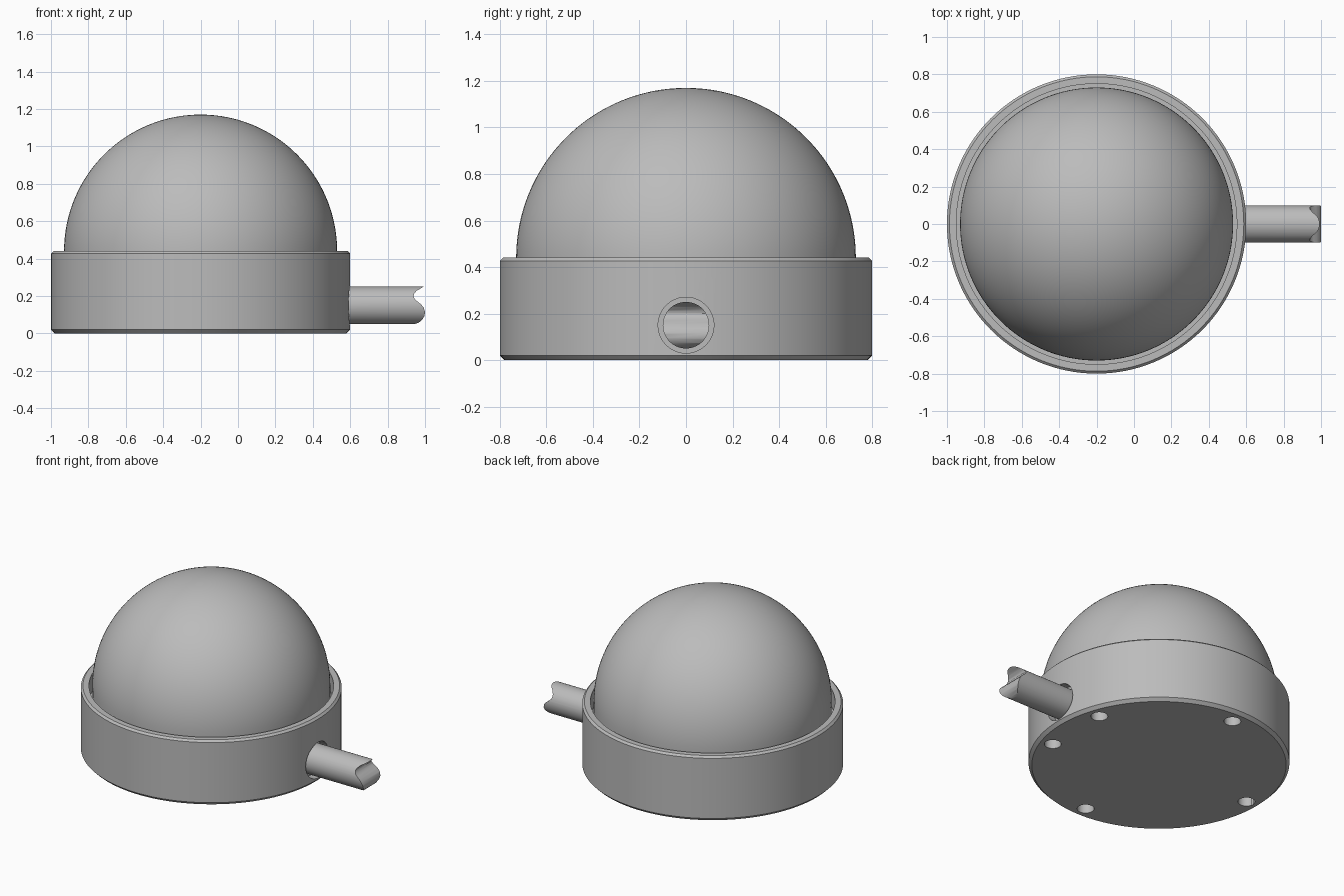
import bpy, bmesh, math
from mathutils import Matrix, Vector

cube = bpy.data.objects.get("Cube")
if cube:
    bpy.data.objects.remove(cube, do_unlink=True)

CX = -0.2            # axis of the round body
CABLE_Z = 0.15

grey = bpy.data.materials.new("grey_plastic")
grey.use_nodes = True
grey.diffuse_color = (0.5, 0.5, 0.5, 1)
grey.node_tree.nodes["Principled BSDF"].inputs["Base Color"].default_value = (0.5, 0.5, 0.5, 1)


def to_object(name, bm):
    bmesh.ops.recalc_face_normals(bm, faces=bm.faces[:])
    mesh = bpy.data.meshes.new(name)
    bm.to_mesh(mesh)
    bm.free()
    mesh.materials.append(grey)
    obj = bpy.data.objects.new(name, mesh)
    bpy.context.collection.objects.link(obj)
    return obj


def lathe(name, profile, steps=128):
    """Revolve an (r, z) profile around the body axis."""
    bm = bmesh.new()
    verts = [bm.verts.new((CX + r, 0, z)) for r, z in profile]
    edges = [bm.edges.new(pair) for pair in zip(verts, verts[1:])]
    bmesh.ops.spin(bm, geom=verts + edges, cent=(CX, 0, 0), axis=(0, 0, 1),
                   angle=math.tau, steps=steps)
    bmesh.ops.remove_doubles(bm, verts=bm.verts[:], dist=1e-5)
    return to_object(name, bm)


def rod(name, radius, length, centre, along_x=False, segments=48):
    bm = bmesh.new()
    turn = Matrix.Rotation(math.pi / 2, 4, "Y") if along_x else Matrix()
    bmesh.ops.create_cone(bm, cap_ends=True, segments=segments, radius1=radius,
                          radius2=radius, depth=length,
                          matrix=Matrix.Translation(centre) @ turn)
    return to_object(name, bm)


def select(obj):
    bpy.ops.object.select_all(action="DESELECT")
    obj.select_set(True)
    bpy.context.view_layer.objects.active = obj


def carve(target, cutter, operation="DIFFERENCE"):
    mod = target.modifiers.new("carve", "BOOLEAN")
    mod.operation, mod.solver, mod.object = operation, "EXACT", cutter
    select(target)
    bpy.ops.object.modifier_apply(modifier=mod.name)
    bpy.data.objects.remove(cutter, do_unlink=True)


def smooth(obj):
    select(obj)
    bpy.ops.object.shade_smooth_by_angle(angle=math.radians(30))


# Round housing with bevelled edges and a recess for the dome
housing = lathe("housing", [(0, 0), (0.78, 0), (0.8, 0.02), (0.8, 0.427), (0.787, 0.44),
                            (0.75, 0.44), (0.75, 0.32), (0, 0.32)])

# Screw holes underneath: three quarter points and a pair beside the cable
for degrees in (-18.5, 18.5, 90, 180, 270):
    a = math.radians(degrees)
    spot = Vector((CX + 0.7 * math.cos(a), 0.7 * math.sin(a), 0))
    carve(housing, rod("screw_hole", 0.052, 0.4, spot, segments=32))

# Cable entry in the side wall
carve(housing, rod("cable_hole", 0.12, 0.2, Vector((0.64, 0, CABLE_Z)), True))
smooth(housing)

# Dome: hemisphere on a short collar sunk in the recess
R, N = 0.73, 40
arc = [(R * math.cos(i * math.pi / 2 / N), 0.44 + R * math.sin(i * math.pi / 2 / N))
       for i in range(N)]
smooth(lathe("dome", [(0, 0.31), (R, 0.31)] + arc + [(0, 0.44 + R)]))

# Cable stub, ended with a wavy break
cable = rod("cable", 0.1, 0.6, Vector((0.8, 0, CABLE_Z)), True, 64)
wave = [(1.0, 0.255), (0.985, 0.245), (0.955, 0.228), (0.942, 0.212), (0.939, 0.2),
        (0.944, 0.186), (0.958, 0.172), (0.978, 0.156), (0.993, 0.138), (1.0, 0.115),
        (0.997, 0.093), (0.985, 0.073), (0.967, 0.058), (0.945, 0.05), (0.93, 0.045)]
bm = bmesh.new()
outline = [(0.53, 0.0), (0.53, 0.3), (1.0, 0.3)] + wave + [(0.93, 0.0)]
face = bm.faces.new([bm.verts.new((x, -0.2, z)) for x, z in outline])
side = bmesh.ops.extrude_face_region(bm, geom=[face])["geom"]
bmesh.ops.translate(bm, vec=(0, 0.4, 0),
                    verts=[v for v in side if isinstance(v, bmesh.types.BMVert)])
carve(cable, to_object("break_shape", bm), "INTERSECT")
smooth(cable)
